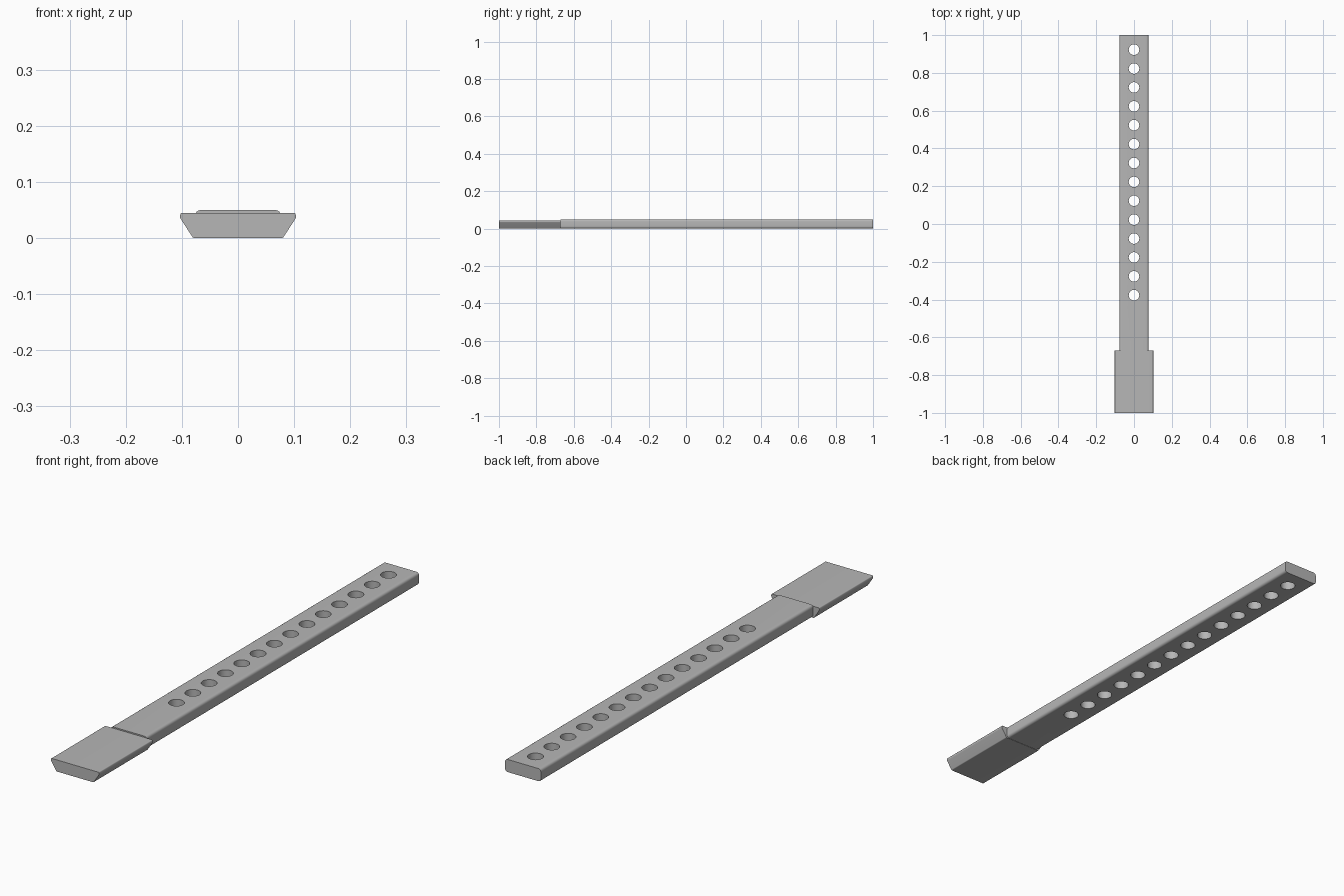
import bpy, bmesh, math

if "Cube" in bpy.data.objects:
    bpy.data.objects.remove(bpy.data.objects["Cube"], do_unlink=True)

grey = bpy.data.materials.new("plain grey")
grey.use_nodes = True
colour = (0.47, 0.47, 0.47, 1)
grey.diffuse_color = colour
grey.node_tree.nodes["Principled BSDF"].inputs["Base Color"].default_value = colour

STEP = -0.67          # where the bar meets the head


def rounded_profile(corners, segments=6):
    """Half outline (x, z, radius) with rounded corners, mirrored to a full loop."""
    full = corners + [(-x, z, r) for x, z, r in reversed(corners)]
    points = []
    for i, (x, z, r) in enumerate(full):
        ax, az, _ = full[i - 1]
        bx, bz, _ = full[(i + 1) % len(full)]
        la, lb = math.hypot(ax - x, az - z), math.hypot(bx - x, bz - z)
        a = ((ax - x) / la, (az - z) / la)
        b = ((bx - x) / lb, (bz - z) / lb)
        # Quadratic blend between the two tangent points of the corner
        for k in range(segments + 1):
            t = k / segments
            u, v = r * (1 - t) ** 2, r * t ** 2
            points.append((x + a[0] * u + b[0] * v, z + a[1] * u + b[1] * v))
    return points


def extrude_along_y(name, profile, y0, y1):
    bm = bmesh.new()
    face = bm.faces.new([bm.verts.new((x, y0, z)) for x, z in profile])
    out = bmesh.ops.extrude_face_region(bm, geom=[face], use_keep_orig=True)
    moved = [g for g in out["geom"] if isinstance(g, bmesh.types.BMVert)]
    bmesh.ops.translate(bm, verts=moved, vec=(0, y1 - y0, 0))
    bmesh.ops.recalc_face_normals(bm, faces=bm.faces)
    mesh = bpy.data.meshes.new(name)
    bm.to_mesh(mesh)
    bm.free()
    mesh.materials.append(grey)
    obj = bpy.data.objects.new(name, mesh)
    bpy.context.collection.objects.link(obj)
    return obj


# Long bar with rounded edges, and the wider tapered head
bar = extrude_along_y("perforated_bar", rounded_profile(
    [(0.077, 0.001, 0.013), (0.077, 0.05, 0.013)]), STEP, 1)
head = extrude_along_y("tapered_head", rounded_profile(
    [(0.08, 0, 0.003), (0.104, 0.037, 0.004), (0.102, 0.045, 0.003)]), -1, STEP)

# Row of round holes through the bar
bm = bmesh.new()
for i in range(14):
    out = bmesh.ops.create_cone(bm, cap_ends=True, segments=32,
                                radius1=0.028, radius2=0.028, depth=0.2)
    bmesh.ops.translate(bm, verts=out["verts"], vec=(0, 0.923 - 0.1 * i, 0.025))
mesh = bpy.data.meshes.new("hole_cutter")
bm.to_mesh(mesh)
bm.free()
mesh.materials.append(grey)
cutter = bpy.data.objects.new("hole_cutter", mesh)
bpy.context.collection.objects.link(cutter)
cutter.hide_render = True

cut = bar.modifiers.new("holes", "BOOLEAN")
cut.operation = "DIFFERENCE"
cut.solver = "EXACT"
cut.object = cutter
bpy.context.view_layer.objects.active = bar
bpy.ops.object.modifier_apply(modifier=cut.name)
bpy.data.objects.remove(cutter, do_unlink=True)

# Smooth the rounded edges and hole walls, keep real edges sharp
bpy.ops.object.select_all(action="DESELECT")
for obj in (bar, head):
    obj.select_set(True)
bpy.ops.object.shade_smooth_by_angle(angle=math.radians(30))
